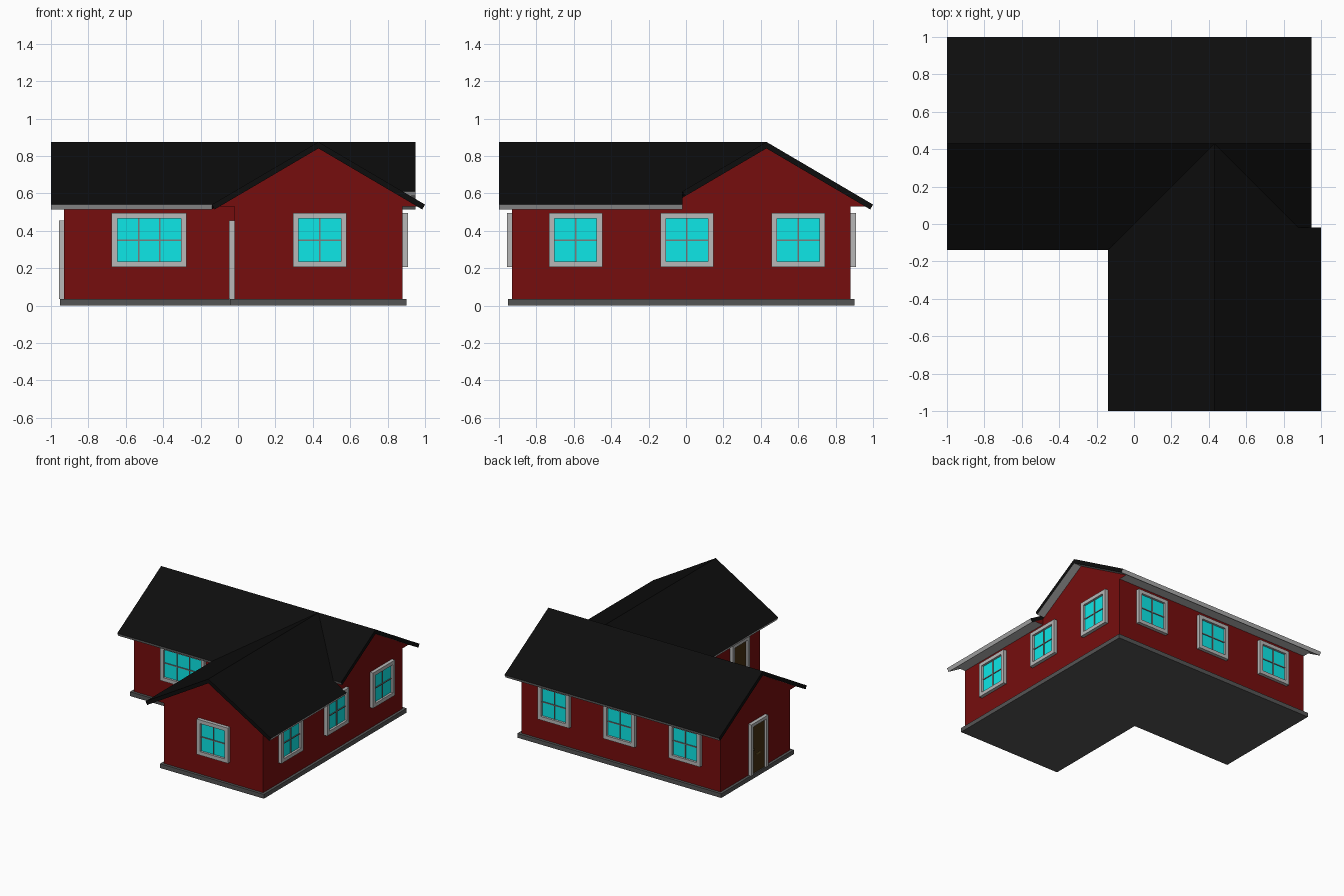
import bpy, bmesh
from math import radians, sqrt
from mathutils import Matrix, Vector

if "Cube" in bpy.data.objects:
    bpy.data.objects.remove(bpy.data.objects["Cube"])


def mat(name, r, g, b):
    m = bpy.data.materials.new(name)
    m.diffuse_color = (r, g, b, 1)
    m.use_nodes = True
    m.node_tree.nodes["Principled BSDF"].inputs["Base Color"].default_value = m.diffuse_color
    return m


RED = mat("red_paint", 0.18, 0.004, 0.004)
BLACK = mat("black_roofing", 0.004, 0.004, 0.004)
DARK = mat("dark_stone", 0.09, 0.09, 0.09)
TRIM = mat("light_trim", 0.48, 0.48, 0.48)
MUNTIN = mat("window_bar", 0.2, 0.2, 0.2)
GLASS = mat("cyan_glass", 0.004, 0.8, 0.8)
WOOD = mat("brown_wood", 0.06, 0.03, 0.006)
BRASS = mat("brass", 0.2, 0.13, 0.03)

C = 0.43                    # ridge position of both wings
RIDGE, SLOPE, THICK = 0.875, 0.588, 0.03
LO, IN, HI = -0.93, -0.02, 0.88   # wall planes


def finish(name, bm, mats, matrix=None):
    bmesh.ops.recalc_face_normals(bm, faces=bm.faces)
    if len(mats) > 1:       # second material goes on undersides
        for f in bm.faces:
            f.normal_update()
            if f.normal.z < -0.5:
                f.material_index = 1
    me = bpy.data.meshes.new(name)
    bm.to_mesh(me)
    bm.free()
    for m in mats:
        me.materials.append(m)
    ob = bpy.data.objects.new(name, me)
    bpy.context.collection.objects.link(ob)
    if matrix:
        ob.matrix_world = matrix
    return ob


def loft(name, lower, upper, *mats):
    """Solid between two matching polygons."""
    bm = bmesh.new()
    a = [bm.verts.new(p) for p in lower]
    b = [bm.verts.new(p) for p in upper]
    n = len(a)
    bm.faces.new(a)
    bm.faces.new(b)
    for i in range(n):
        j = (i + 1) % n
        bm.faces.new((a[i], a[j], b[j], b[i]))
    return finish(name, bm, mats)


def boxes(name, items, material, matrix):
    """Several boxes (x0, x1, y0, y1, z0, z1) in one object."""
    bm = bmesh.new()
    for x0, x1, y0, y1, z0, z1 in items:
        m = Matrix.Translation(((x0 + x1) / 2, (y0 + y1) / 2, (z0 + z1) / 2))
        m = m @ Matrix.Diagonal((x1 - x0, y1 - y0, z1 - z0, 1))
        bmesh.ops.create_cube(bm, size=1, matrix=m)
    return finish(name, bm, [material], matrix)


def l_shape(name, grow, z0, z1, material):
    lo, inn, hi = LO - grow, IN - grow, HI + grow
    pts = [(lo, inn), (inn, inn), (inn, lo), (hi, lo), (hi, hi), (lo, hi)]
    loft(name, [(x, y, z0) for x, y in pts], [(x, y, z1) for x, y in pts], material)


# Foundation and walls
l_shape("foundation", 0.022, 0, 0.035, DARK)
l_shape("walls", 0, 0.035, 0.53, RED)

# Gable prisms with grey soffits
tri = [(C - 0.53, 0.53), (C + 0.53, 0.53), (C, 0.842)]
loft("main_gable", [(LO, u, z) for u, z in tri], [(HI, u, z) for u, z in tri], RED, TRIM)
loft("wing_gable", [(u, LO, z) for u, z in tri], [(u, IN, z) for u, z in tri], RED, TRIM)


# Roof slabs: plan outline tilted downwards along a direction
def roof(name, plan, dx, dy):
    n = Vector((SLOPE * dx, SLOPE * dy, 1)) / sqrt(1 + SLOPE ** 2)
    top = [Vector((x, y, RIDGE - SLOPE * ((x - C) * dx + (y - C) * dy))) for x, y in plan]
    loft(name, [p - n * THICK for p in top], top, BLACK, TRIM)


E = C - 0.57
roof("main_roof_back", [(-1, C), (0.95, C), (0.95, 1), (-1, 1)], 0, 1)
roof("main_roof_front_left", [(-1, C), (C, C), (E, E), (-1, E)], 0, -1)
roof("main_roof_front_right", [(C, C), (0.95, C), (0.95, IN), (HI, IN)], 0, -1)
roof("wing_roof_left", [(C, -1), (C, C), (E, E), (E, -1)], -1, 0)
roof("wing_roof_right", [(C, -1), (1, -1), (1, IN), (HI, IN), (C, C)], 1, 0)


def place(x, y, z, angle):
    return Matrix.Translation((x, y, z)) @ Matrix.Rotation(radians(angle), 4, 'Z')


# Windows: outward direction is local -y
def window(name, x, y, angle, w=0.285, cols=2):
    m = place(x, y, 0.35, angle)
    a, h, t = w / 2, 0.145, 0.03
    boxes(name + "_frame", [(-a, a, -0.028, 0, h - t, h), (-a, a, -0.028, 0, -h, t - h),
                            (-a, t - a, -0.028, 0, t - h, h - t),
                            (a - t, a, -0.028, 0, t - h, h - t)], TRIM, m)
    g, k = a - t, h - t
    boxes(name + "_glass", [(-g, g, -0.010, 0, -k, k)], GLASS, m)
    bars = [(-g, g, -0.016, -0.008, -0.004, 0.004)]
    for i in range(1, cols):
        c = -g + 2 * g * i / cols
        bars.append((c - 0.004, c + 0.004, -0.016, -0.008, -k, k))
    boxes(name + "_bars", bars, MUNTIN, m)


for i, p in enumerate((-0.59, 0.005, 0.60)):
    window(f"right_window_{i + 1}", HI, p, 90)
for i, p in enumerate((-0.62, -0.025, 0.57)):
    window(f"back_window_{i + 1}", p, HI, 180)
window("wing_front_window", 0.437, LO, 0)
window("main_front_window", -0.475, IN, 0, 0.40, 3)


# Doors with frame, knob and mail slot
def door(name, x, y):
    m = place(x, y, 0.035, -90)
    a, h, t = 0.11, 0.42, 0.026
    boxes(name + "_frame", [(-a, t - a, -0.028, 0, 0, h), (a - t, a, -0.028, 0, 0, h),
                            (t - a, a - t, -0.028, 0, h - t, h)], TRIM, m)
    boxes(name + "_panel", [(t - a, a - t, -0.012, 0, 0, h - t)], WOOD, m)
    boxes(name + "_mail_slot", [(-0.025, 0.025, -0.015, -0.01, 0.14, 0.15)], BRASS, m)
    bm = bmesh.new()
    bmesh.ops.create_uvsphere(bm, u_segments=12, v_segments=8, radius=0.008,
                              matrix=Matrix.Translation((-0.065, -0.018, 0.2)))
    finish(name + "_knob", bm, [BRASS], m)


door("main_door", LO, 0.41)
door("wing_door", IN, -0.65)
